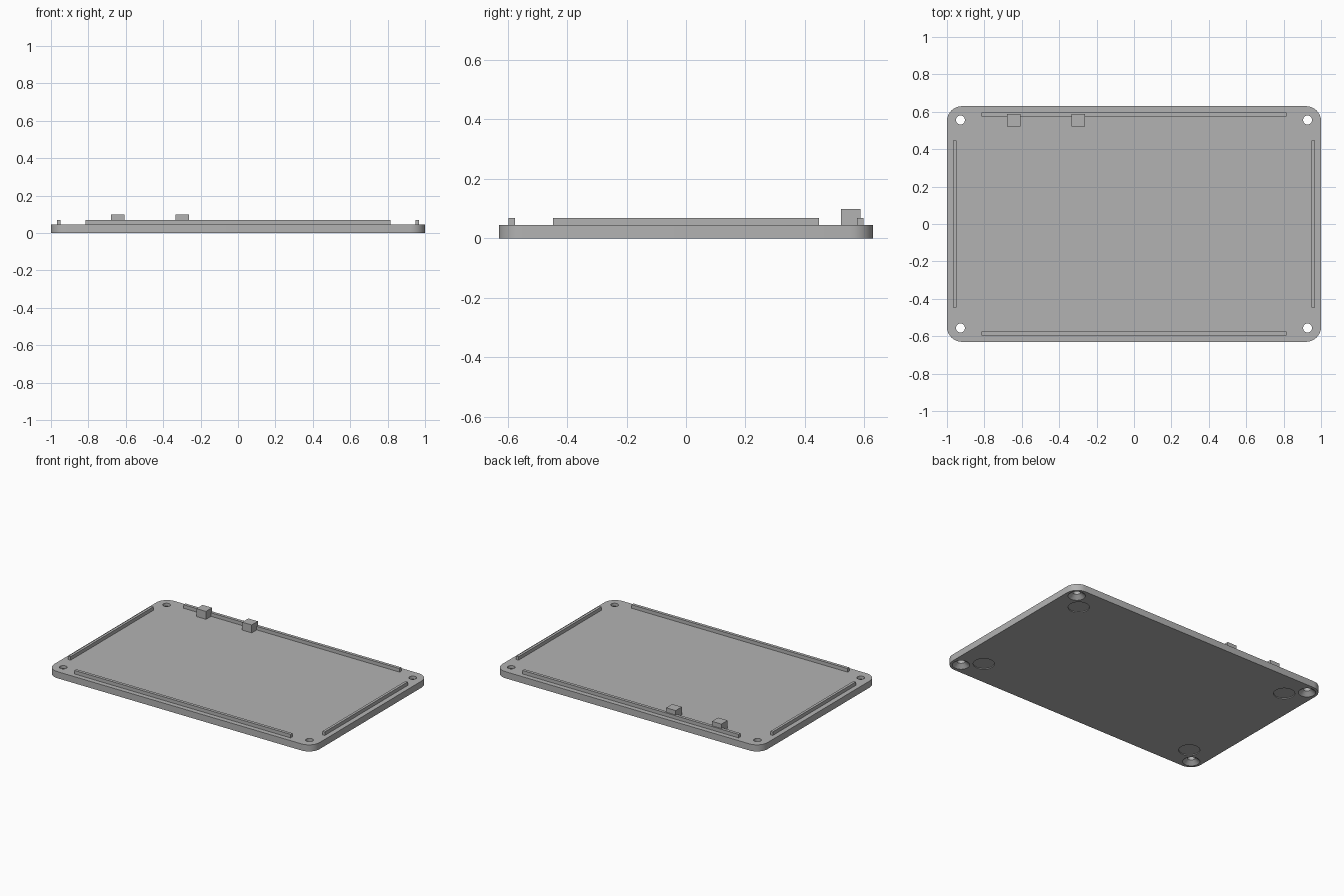
import bpy, bmesh
from math import sin, cos, pi

cube = bpy.data.objects.get("Cube")
if cube:
    bpy.data.objects.remove(cube, do_unlink=True)

grey = bpy.data.materials.new("plain grey")
grey.use_nodes = True
colour = (0.45, 0.45, 0.45, 1)
grey.diffuse_color = colour
grey.node_tree.nodes["Principled BSDF"].inputs["Base Color"].default_value = colour

W, D, T = 1.0, 0.63, 0.045      # plate half width, half depth, thickness
RAIL_TOP = 0.069


def finish(name, bm):
    bmesh.ops.recalc_face_normals(bm, faces=bm.faces)
    mesh = bpy.data.meshes.new(name)
    bm.to_mesh(mesh)
    bm.free()
    mesh.materials.append(grey)
    ob = bpy.data.objects.new(name, mesh)
    bpy.context.collection.objects.link(ob)
    return ob


def loft(bm, rings):
    """Skin a closed solid through rings of points."""
    loops = [[bm.verts.new(p) for p in ring] for ring in rings]
    n = len(loops[0])
    for a, b in zip(loops, loops[1:]):
        for i in range(n):
            j = (i + 1) % n
            bm.faces.new((a[i], a[j], b[j], b[i]))
    bm.faces.new(loops[0])
    bm.faces.new(loops[-1])


def circle(x, y, z, r, n=32):
    return [(x + r * cos(2 * pi * i / n), y + r * sin(2 * pi * i / n), z) for i in range(n)]


def rounded_rect(z, r=0.08, n=8):
    pts = []
    for k, (sx, sy) in enumerate(((1, 1), (-1, 1), (-1, -1), (1, -1))):
        for i in range(n + 1):
            a = pi / 2 * (k + i / n)
            pts.append((sx * (W - r) + r * cos(a), sy * (D - r) + r * sin(a), z))
    return pts


def box(name, x, y, z):
    bm = bmesh.new()
    loft(bm, [[(x[0], y[0], h), (x[1], y[0], h), (x[1], y[1], h), (x[0], y[1], h)] for h in z])
    return finish(name, bm)


# Base plate with rounded corners
bm = bmesh.new()
loft(bm, [rounded_rect(0), rounded_rect(T)])
plate = finish("base_plate", bm)

# Cutter: countersunk screw holes and shallow foot recesses underneath
bm = bmesh.new()
for sx in (-1, 1):
    for sy in (-1, 1):
        x, y = sx * 0.928, sy * 0.556
        loft(bm, [circle(x, y, -0.01, 0.054), circle(x, y, 0, 0.054),
                  circle(x, y, 0.025, 0.024), circle(x, y, T + 0.01, 0.024)])
        x, y = sx * 0.828, sy * 0.456
        loft(bm, [circle(x, y, -0.01, 0.066), circle(x, y, 0.006, 0.066)])
cutter = finish("hole_cutter", bm)
cutter.hide_render = True
cutter.hide_viewport = True
cut = plate.modifiers.new("holes", "BOOLEAN")
cut.object = cutter
cut.solver = "EXACT"

# Smooth only the rounded walls
bpy.context.view_layer.objects.active = plate
plate.select_set(True)
bpy.ops.object.shade_smooth_by_angle(angle=0.5)

# Locating rails along each edge
for side, s in (("left", 1), ("right", -1)):
    box(side + "_rail", sorted((s * 0.949, s * 0.967)), (-0.447, 0.447), (T, RAIL_TOP))
for side, s in (("back", 1), ("front", -1)):
    box(side + "_rail", (-0.815, 0.815), sorted((s * 0.576, s * 0.597)), (T, RAIL_TOP))

# Catch blocks against the back rail
for name, x in (("outer_catch", -0.643), ("inner_catch", -0.298)):
    box(name, (x - 0.036, x + 0.036), (0.522, 0.588), (T, 0.099))
